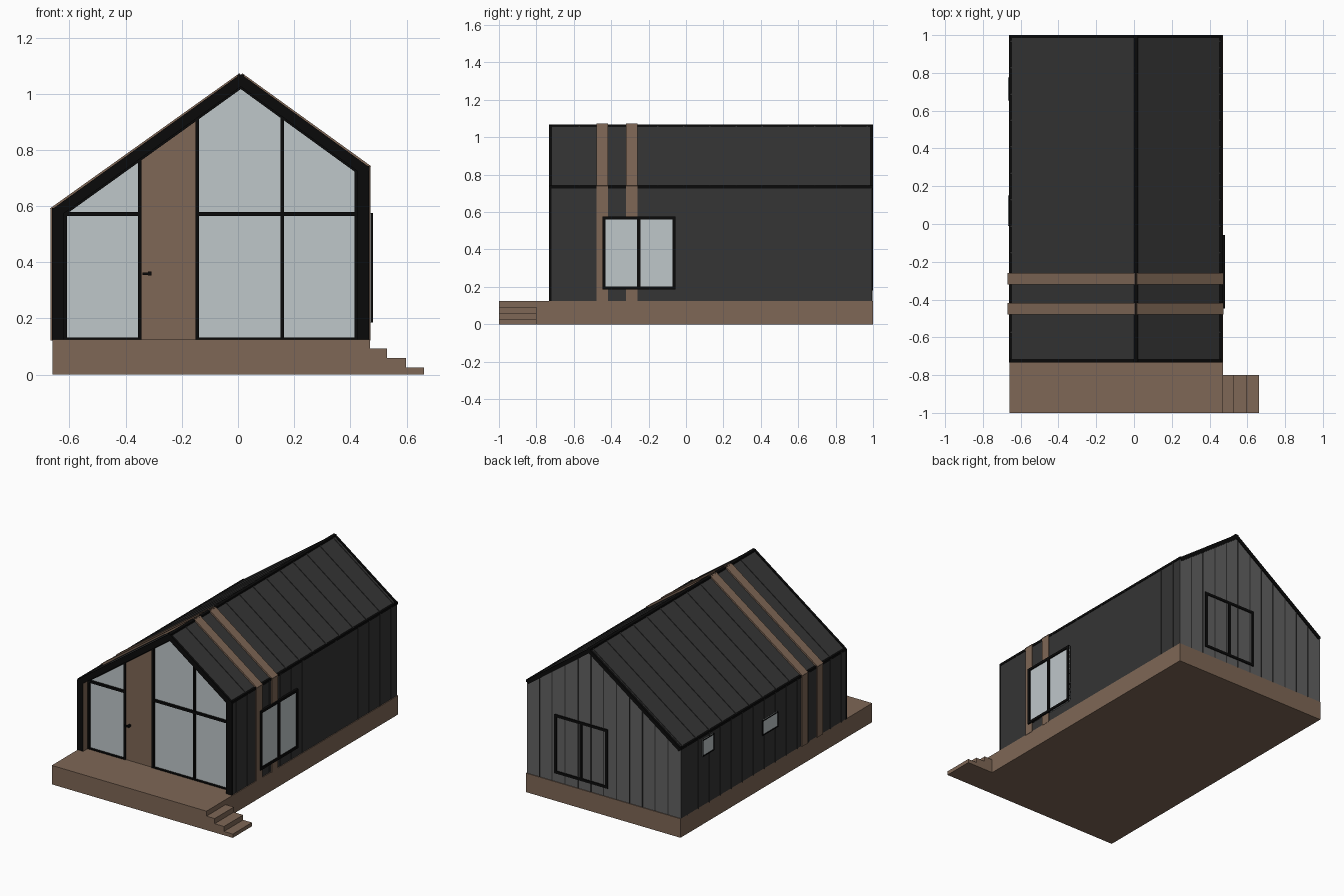
import bpy, bmesh
from mathutils import Vector as V

cube = bpy.data.objects.get("Cube")
if cube:
    bpy.data.objects.remove(cube)


def material(name, rgb):
    m = bpy.data.materials.new(name)
    m.use_nodes = True
    m.diffuse_color = (*rgb, 1)
    bsdf = next(n for n in m.node_tree.nodes if n.type == 'BSDF_PRINCIPLED')
    bsdf.inputs["Base Color"].default_value = (*rgb, 1)
    bsdf.inputs["Roughness"].default_value = 0.8
    return m


WOOD = material("brown wood", (0.21, 0.135, 0.092))
DARK = material("charcoal cladding", (0.035, 0.035, 0.035))
GREY = material("grey cladding", (0.12, 0.12, 0.12))
BLACK = material("black trim", (0.003, 0.003, 0.003))
GLASS = material("pale glass", (0.52, 0.57, 0.59))

X, Y, Z = V((1, 0, 0)), V((0, 1, 0)), V((0, 0, 1))


def finish(name, bm, mats):
    bmesh.ops.recalc_face_normals(bm, faces=bm.faces)
    me = bpy.data.meshes.new(name)
    bm.to_mesh(me)
    bm.free()
    for m in mats:
        me.materials.append(m)
    ob = bpy.data.objects.new(name, me)
    bpy.context.collection.objects.link(ob)
    return ob


def bars(name, mat, items):
    """Boxes running from p to q: (p, q, width, thickness, up)."""
    bm = bmesh.new()
    for p, q, width, thick, up in items:
        p, q = V(p), V(q)
        along = (q - p).normalized()
        side = along.cross(up).normalized()
        top = side.cross(along)
        ends = [[bm.verts.new(e + side * (a * width / 2) + top * (b * thick / 2))
                 for a, b in ((-1, -1), (1, -1), (1, 1), (-1, 1))] for e in (p, q)]
        bm.faces.new(ends[0])
        bm.faces.new(ends[1])
        for i in range(4):
            j = (i + 1) % 4
            bm.faces.new((ends[0][i], ends[0][j], ends[1][j], ends[1][i]))
    return finish(name, bm, [mat])


def box(name, mat, x0, x1, y0, y1, z0, z1):
    yc, zc = (y0 + y1) / 2, (z0 + z1) / 2
    return bars(name, mat, [((x0, yc, zc), (x1, yc, zc), y1 - y0, z1 - z0, Z)])


# Main dimensions
LEFT, RIGHT, RIDGE = -0.66, 0.465, 0.01
FLOOR, Z_LEFT, Z_RIGHT, Z_TOP = 0.122, 0.585, 0.735, 1.065
FRONT, BACK, PANE = -0.73, 0.995, -0.67
IN_L, IN_R = -0.62, 0.425


def roof_z(x):
    if x < RIDGE:
        return Z_TOP + (Z_LEFT - Z_TOP) * (RIDGE - x) / (RIDGE - LEFT)
    return Z_TOP + (Z_RIGHT - Z_TOP) * (x - RIDGE) / (RIGHT - RIDGE)


def ceiling(x):
    return roof_z(x) - 0.04


# Deck and steps
box("deck", WOOD, LEFT, 0.47, -1, 1, 0, 0.125)
for i, (end, height) in enumerate(((0.53, 0.092), (0.598, 0.058), (0.662, 0.025))):
    box(f"step_{i + 1}", WOOD, 0.468, end, -1, -0.8, 0, height)

# House body with a recessed glazed front
outer = [(LEFT, FLOOR), (LEFT, Z_LEFT), (RIDGE, Z_TOP), (RIGHT, Z_RIGHT), (RIGHT, FLOOR)]
inner = [(IN_L, FLOOR)] + [(x, ceiling(x)) for x in (IN_L, RIDGE, IN_R)] + [(IN_R, FLOOR)]
bm = bmesh.new()
rings = [[bm.verts.new((x, y, z)) for x, z in loop]
         for loop, y in ((outer, BACK), (outer, FRONT), (inner, FRONT), (inner, PANE))]
bm.faces.new(rings[0]).material_index = 1
bm.faces.new(rings[3]).material_index = 4
for k, slot in enumerate((0, 2, 3)):
    for i in range(5):
        j = (i + 1) % 5
        f = bm.faces.new((rings[k][i], rings[k][j], rings[k + 1][j], rings[k + 1][i]))
        f.material_index = slot
finish("house_body", bm, [DARK, GREY, BLACK, WOOD, GLASS])

# Door panel reaching the roof, with a handle
D0, D1 = -0.35, -0.145
bm = bmesh.new()
door = [(D0, FLOOR), (D0, ceiling(D0)), (D1, ceiling(D1)), (D1, FLOOR)]
face = bm.faces.new([bm.verts.new((x, PANE - 0.008, z)) for x, z in door])
ext = bmesh.ops.extrude_face_region(bm, geom=[face])
bmesh.ops.translate(bm, vec=Y * 0.008,
                    verts=[v for v in ext["geom"] if isinstance(v, bmesh.types.BMVert)])
finish("front_door", bm, [WOOD])
box("door_handle", BLACK, -0.34, -0.308, -0.705, -0.695, 0.355, 0.363)
box("door_handle_post", BLACK, -0.32, -0.308, -0.7, -0.67, 0.352, 0.366)

# Front glazing bars
frame = [((x, PANE, FLOOR), (x, PANE, ceiling(x)), 0.013, 0.03, Y)
         for x in (IN_L + 0.004, D0, D1, 0.157, IN_R - 0.004)]
for a, b in ((IN_L, D0), (D1, IN_R)):
    frame.append(((a, PANE, 0.571), (b, PANE, 0.571), 0.014, 0.03, Y))
    frame.append(((a, PANE, 0.126), (b, PANE, 0.126), 0.01, 0.03, Y))
for a in (IN_L, IN_R):
    frame.append(((a, PANE, ceiling(a)), (RIDGE, PANE, ceiling(RIDGE)), 0.014, 0.03, Y))
bars("front_glazing_bars", BLACK, frame)

# Roof trim: eaves, verges, ridge and front corners
trim = [((RIDGE, FRONT, Z_TOP - 0.003), (RIDGE, 1, Z_TOP - 0.003), 0.022, 0.014, Z)]
for x, s in ((LEFT, 1), (RIGHT, -1)):
    z = roof_z(x)
    up = V((-s * 0.58, 0, 0.81))
    trim.append(((x + s * 0.005, FRONT, z), (x + s * 0.005, 1, z), 0.016, 0.016, Z))
    for y in (FRONT + 0.006, 0.992):
        drop = up * 0.009
        trim.append((V((x, y, z)) - drop, V((RIDGE, y, Z_TOP)) - drop, 0.016, 0.026, up))
    trim.append(((x + s * 0.004, FRONT + 0.004, FLOOR), (x + s * 0.004, FRONT + 0.004, z),
                 0.012, 0.012, Y))
bars("roof_trim", BLACK, trim)

# Standing seams on the roof, battens on the walls
seams, battens = [], []
for x, s in ((LEFT, 1), (RIGHT, -1)):
    up = V((-s * 0.58, 0, 0.81))
    for i in range(12):
        y = 0.968 - i * 0.14
        seams.append(((x, y, roof_z(x)), (RIDGE, y, Z_TOP), 0.008, 0.008, up))
    for i in range(15):
        y = 0.93 - i * 0.115
        battens.append(((x, y, FLOOR), (x, y, roof_z(x)), 0.008, 0.006, X))
bars("roof_seams", DARK, seams)
bars("side_battens", DARK, battens)
bars("back_battens", DARK, [((x, BACK, FLOOR), (x, BACK, roof_z(x) - 0.01), 0.006, 0.005, Y)
                            for x in [LEFT + 0.094 * i for i in range(1, 12)]])

# Wooden bands wrapping walls and roof
bands = []
for y in (-0.448, -0.29):
    for x, s in ((LEFT, 1), (RIGHT, -1)):
        up = V((-s * 0.58, 0, 0.81))
        bands.append(((x, y, FLOOR), (x, y, roof_z(x) + 0.004), 0.062, 0.014, X))
        bands.append(((x - s * 0.004, y, roof_z(x)), (RIDGE, y, Z_TOP + 0.001), 0.062, 0.017, up))
bars("wooden_bands", WOOD, bands)


def window(name, centre, u, n, w, h, edge, depth, mullion=True):
    c = V(centre)
    a, b = u * (w / 2), Z * (h / 2)
    bars(name + "_glass", GLASS, [(c - a, c + a, h, depth, n)])
    ia, ib = u * (w / 2 - edge / 2), Z * (h / 2 - edge / 2)
    parts = [(c - a + k * ib, c + a + k * ib, edge, depth * 2, n) for k in (-1, 1)]
    parts += [(c - b + k * ia, c + b + k * ia, edge, depth * 2, n) for k in (-1, 1)]
    if mullion:
        parts.append((c - b, c + b, 0.02, depth * 2, n))
    bars(name + "_frame", BLACK, parts)


window("side_window", (RIGHT, -0.252, 0.38), Y, X, 0.39, 0.39, 0.016, 0.016)
window("back_window", (0.068, BACK - 0.008, 0.375), X, Y, 0.39, 0.39, 0.018, 0.013)
window("small_window_rear", (LEFT, 0.715, 0.505), Y, X, 0.12, 0.11, 0.006, 0.008, False)
window("small_window_middle", (LEFT, 0.07, 0.4), Y, X, 0.16, 0.1, 0.006, 0.008, False)
